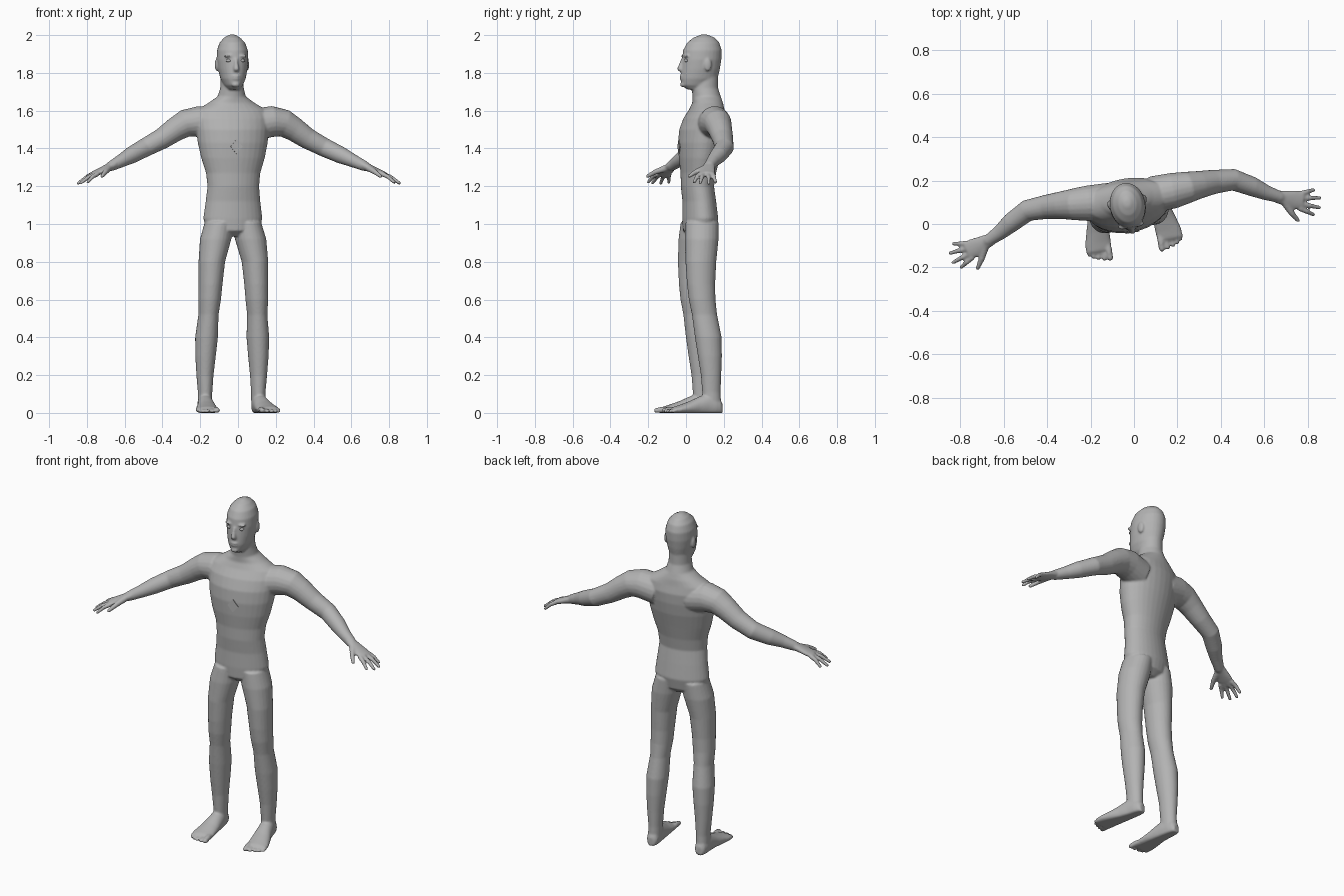
import bpy, bmesh, math
from mathutils import Matrix, Vector

BODY = Matrix.Translation((-0.03, 0.09, 0)) @ Matrix.Rotation(math.radians(10), 4, 'Z')
ARMS = Matrix.Translation((-0.01, 0.09, 0)) @ Matrix.Rotation(math.radians(8.5), 4, 'Z')

skin = bpy.data.materials.new("plain_grey")
skin.diffuse_color = (0.45, 0.45, 0.45, 1)

bm = bmesh.new()


def loft(rings, mat, side=1, n=20, floor=False):
    """Closed skin over rings given as (centre, half axis a, half axis b)."""
    loops = []
    for c, a, b in rings:
        loop = []
        for i in range(n):
            t = 2 * math.pi * i / n
            p = Vector(c) + Vector(a) * math.cos(t) + Vector(b) * math.sin(t)
            if floor:
                p.z = max(p.z, 0)
            p.x *= side
            loop.append(bm.verts.new(mat @ p))
        loops.append(loop)
    for lo, hi in zip(loops, loops[1:]):
        for i in range(n):
            j = (i + 1) % n
            bm.faces.new((lo[i], lo[j], hi[j], hi[i]))
    bm.faces.new(loops[0][::-1])
    bm.faces.new(loops[-1])


def tube(points, mat, side=1, n=12, floor=False):
    """Round limb along (x, y, z, radius) points, with rounded tip."""
    pts = [Vector(p[:3]) for p in points]
    rad = [p[3] for p in points]
    end = (pts[-1] - pts[-2]).normalized()
    r = rad[-1]
    pts += [pts[-1] + end * r * 0.6, pts[-1] + end * r * 0.95]
    rad += [r * 0.8, r * 0.3]
    rings = []
    for i, p in enumerate(pts):
        d = (pts[min(i + 1, len(pts) - 1)] - pts[max(i - 1, 0)]).normalized()
        a = d.cross(Vector((0, 0, 1)) if abs(d.z) < 0.9 else Vector((0, 1, 0))).normalized()
        rings.append((p, a * rad[i], d.cross(a) * rad[i]))
    loft(rings, mat, side, n, floor)


def blob(centre, size, mat):
    m = mat @ Matrix.Translation(centre) @ Matrix.Diagonal((*size, 1))
    bmesh.ops.create_uvsphere(bm, u_segments=16, v_segments=10, radius=1, matrix=m)


def make(name, mesh):
    bmesh.ops.recalc_face_normals(mesh, faces=mesh.faces)
    for f in mesh.faces:
        f.smooth = True
    me = bpy.data.meshes.new(name)
    mesh.to_mesh(me)
    mesh.free()
    me.materials.append(skin)
    ob = bpy.data.objects.new(name, me)
    bpy.context.collection.objects.link(ob)
    return ob


# torso and neck: height, half width, depth centre, half depth
torso = [(0.935, .06, -.02, .05), (0.965, .14, -.02, .085), (1.03, .158, -.015, .093),
         (1.12, .146, -.02, .087), (1.2, .138, -.03, .086), (1.27, .145, -.025, .092),
         (1.35, .17, -.02, .106), (1.43, .187, -.012, .118), (1.5, .195, -.003, .12),
         (1.56, .2, .01, .11), (1.605, .185, .02, .09), (1.64, .125, .025, .08),
         (1.675, .075, .02, .075), (1.72, .062, .01, .07), (1.79, .058, .015, .065)]
loft([((0, v, z), (u, 0, 0), (0, d, 0)) for z, u, v, d in torso], BODY, n=32)

# head: height, half width, front, back
head = [(1.712, .032, -.085, .02), (1.735, .05, -.115, .06), (1.77, .066, -.12, .078),
        (1.82, .077, -.116, .09), (1.87, .083, -.112, .098), (1.92, .081, -.106, .1),
        (1.96, .067, -.085, .087), (1.987, .042, -.05, .062), (2.003, .014, -.01, .022)]
loft([((0, (f + b) / 2, z), (u, 0, 0), (0, (b - f) / 2, 0)) for z, u, f, b in head],
     BODY, n=28)

# nose, lips, chin, brow and ears
loft([((0, -.108, 1.875), (.009, 0, 0), (0, .01, 0)),
      ((0, -.115, 1.85), (.01, 0, 0), (0, .013, 0)),
      ((0, -.122, 1.82), (.016, 0, 0), (0, .018, 0)),
      ((0, -.117, 1.808), (.014, 0, 0), (0, .012, 0))], BODY, n=12)
blob((0, -.114, 1.782), (.024, .012, .006), BODY)
blob((0, -.113, 1.769), (.021, .012, .006), BODY)
blob((0, -.108, 1.738), (.022, .015, .014), BODY)
for s in (-1, 1):
    blob((s * .036, -.097, 1.889), (.026, .014, .008), BODY)
    blob((s * .082, .012, 1.843), (.010, .02, .034), BODY)

# legs: height, sideways centre, half width, depth centre, half depth
leg = [(1.01, .075, .075, -.018, .088), (.92, .094, .083, -.024, .09),
       (.8, .116, .070, -.032, .082), (.68, .123, .063, -.032, .075),
       (.6, .127, .060, -.027, .071), (.52, .131, .053, -.015, .067),
       (.4, .138, .060, .004, .071), (.3, .142, .054, .012, .064),
       (.2, .144, .045, .018, .054), (.11, .143, .038, .020, .049),
       (.04, .144, .037, .025, .047)]
# feet: depth, sideways centre, half width, height
foot = [(.078, .144, .018, .05), (.066, .144, .030, .075), (.04, .145, .037, .09),
        (0, .146, .041, .105), (-.05, .150, .046, .085), (-.1, .157, .054, .062),
        (-.15, .164, .060, .044), (-.185, .167, .060, .033), (-.197, .167, .054, .024)]
# toes: root, tip, radius
toes = [(.122, .121, -.228, .016), (.147, .148, -.227, .012), (.170, .174, -.221, .011),
        (.191, .196, -.212, .011), (.209, .214, -.199, .010)]
for s in (-1, 1):
    loft([((u, v, z), (w, 0, 0), (0, d, 0)) for z, u, w, v, d in leg], BODY, s, 24)
    loft([((u, v, h * .42), (w, 0, 0), (0, 0, h * .58)) for v, u, w, h in foot],
         BODY, s, 24, True)
    for u0, u1, v, r in toes:
        tube([(u0, -.165, r, r), (u0, -.19, r * 1.1, r), (u1, v, r * .8, r * .9)],
             BODY, s, 12, True)

# arms, with palm, fingers and thumb
arm = [(.10, .03, 1.525, .085), (.20, .035, 1.543, .082), (.265, .04, 1.533, .073),
       (.32, .044, 1.50, .064), (.39, .047, 1.452, .056), (.48, .043, 1.405, .050),
       (.56, .0, 1.365, .045), (.62, -.038, 1.335, .035), (.68, -.068, 1.306, .027)]
palm = [(.66, -.062, 1.315, .028, .026), (.70, -.075, 1.298, .035, .022),
        (.745, -.09, 1.278, .045, .018), (.785, -.1, 1.262, .042, .014)]
tips = [(1, .838, -.058, 1.22), (.35, .86, -.098, 1.215),
        (-.35, .853, -.143, 1.217), (-1, .82, -.17, 1.222)]
across = Vector((.26, .96, 0))
for s in (-1, 1):
    tube(arm, ARMS, s, 20)
    loft([((u, v, z), across * w, (0, 0, t)) for u, v, z, w, t in palm], ARMS, s, 16)
    for k, *tip in tips:
        root = Vector((.768, -.098, 1.266)) + across * .034 * k
        mid = root.lerp(Vector(tip), .5) + Vector((0, 0, .007))
        tube([(*root, .013), (*mid, .0115), (*tip, .009)], ARMS, s)
    tube([(.695, -.09, 1.297, .019), (.722, -.148, 1.275, .014),
          (.745, -.185, 1.253, .010)], ARMS, s)

# fuse everything into one smooth skin
body = make("body", bm)
fuse = body.modifiers.new("fuse", 'REMESH')
fuse.mode = 'VOXEL'
fuse.voxel_size = 0.006
fuse.use_smooth_shade = True
soft = body.modifiers.new("soften", 'SMOOTH')
soft.factor = 0.5
soft.iterations = 4

# eyes
for s, name in ((-1, "right_eye"), (1, "left_eye")):
    eye = bmesh.new()
    m = BODY @ Matrix.Translation((s * .036, -.096, 1.865)) @ Matrix.Diagonal((.015, .011, .009, 1))
    bmesh.ops.create_uvsphere(eye, u_segments=14, v_segments=8, radius=1, matrix=m)
    make(name, eye)

# small diamond plate on the chest
plate = bmesh.new()
corners = [(.032, 0), (0, .04), (-.032, 0), (0, -.04)]
back = [plate.verts.new(BODY @ Vector((x, -.124, 1.41 + z))) for x, z in corners]
front = [plate.verts.new(BODY @ Vector((x, -.132, 1.41 + z))) for x, z in corners]
plate.faces.new(front)
plate.faces.new(back[::-1])
for i in range(4):
    j = (i + 1) % 4
    plate.faces.new((back[i], back[j], front[j], front[i]))
ob = make("chest_diamond", plate)
for p in ob.data.polygons:
    p.use_smooth = False
